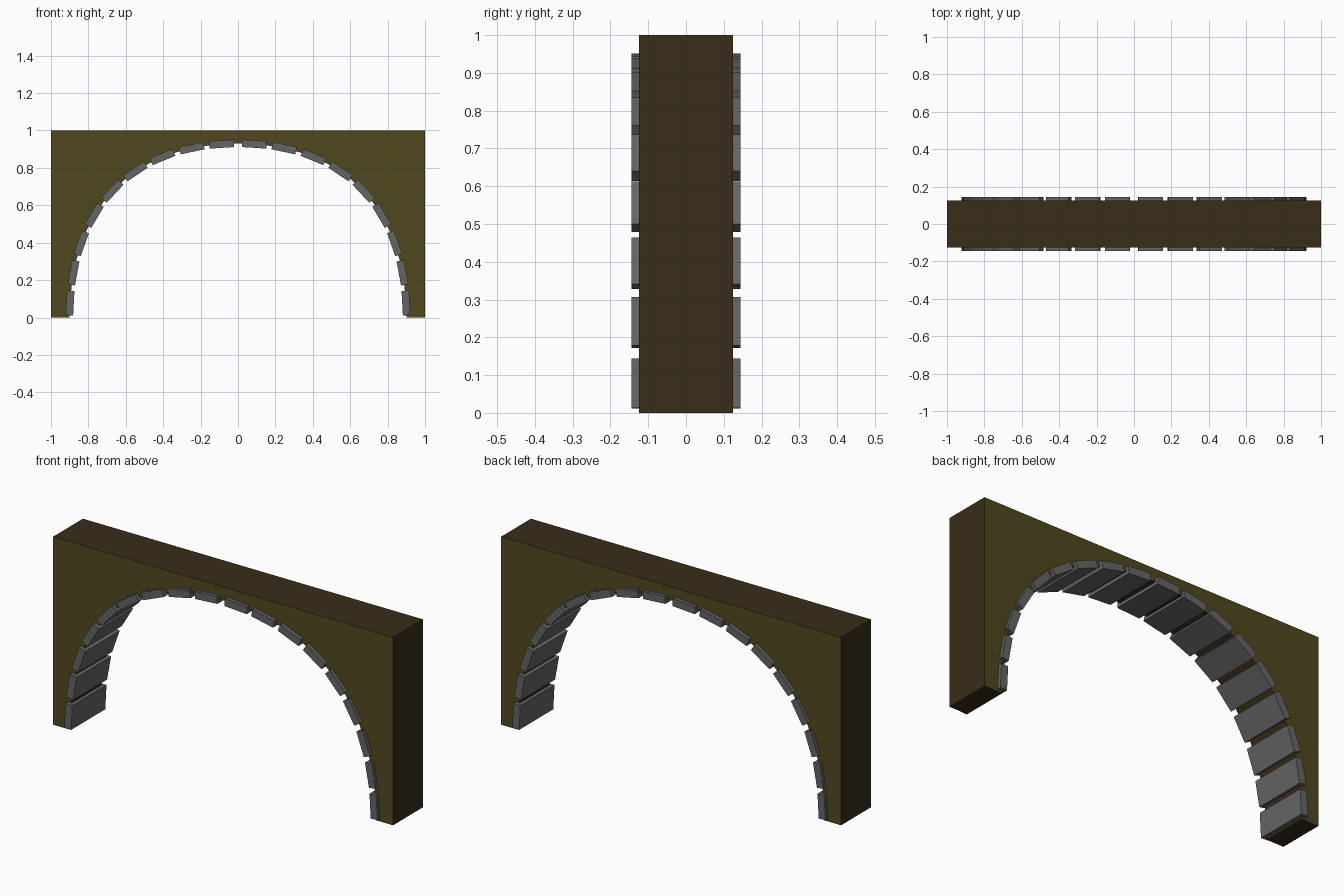
import bpy, bmesh, math
from mathutils import Vector, Matrix

if "Cube" in bpy.data.objects:
    bpy.data.objects.remove(bpy.data.objects["Cube"])

A, B, H = 0.9, 0.93, 0.63        # arch half width, height, roundness
DEPTH = 0.125                    # half depth of the wall
N_SIDE = 9                       # stones on each half


def material(name, color):
    m = bpy.data.materials.new(name)
    m.diffuse_color = (*color, 1)
    m.use_nodes = True
    m.node_tree.nodes["Principled BSDF"].inputs["Base Color"].default_value = m.diffuse_color
    return m


def finish(bm, name, mats):
    me = bpy.data.meshes.new(name)
    bm.to_mesh(me)
    bm.free()
    for m in mats:
        me.materials.append(m)
    ob = bpy.data.objects.new(name, me)
    bpy.context.collection.objects.link(ob)
    return ob


def quarter(t):
    """Quarter arch from the right springing (t=0) to the crown (t=1)."""
    s = 1 - t
    rise = 3 * H * t * s * s + 3 * t * t * s + t ** 3
    run = 3 * H * s * t * t + 3 * s * s * t + s ** 3
    return Vector((A * run, 0, B * rise))


# wall with the arched opening
olive = material("wall_face", (0.08, 0.065, 0.014))
brown = material("wall_edge", (0.04, 0.026, 0.01))
right = [quarter(i / 16) for i in range(17)]
left = [Vector((-p.x, 0, p.z)) for p in reversed(right[:-1])]
outline = [Vector((-1, 0, 0)), Vector((-1, 0, 1)), Vector((1, 0, 1)),
           Vector((1, 0, 0))] + right + left
bm = bmesh.new()
face = bm.faces.new([bm.verts.new((p.x, -DEPTH, p.z)) for p in outline])
ext = bmesh.ops.extrude_face_region(bm, geom=[face], use_keep_orig=True)
bmesh.ops.translate(bm, vec=(0, 2 * DEPTH, 0),
                    verts=[g for g in ext["geom"] if isinstance(g, bmesh.types.BMVert)])
bmesh.ops.recalc_face_normals(bm, faces=bm.faces)
for f in bm.faces:
    f.material_index = 0 if abs(f.normal.y) > 0.9 else 1
bmesh.ops.triangulate(bm, faces=[f for f in bm.faces if len(f.verts) > 4])
finish(bm, "arch_wall", [olive, brown])

# stones spaced evenly by length along the arch, on both halves
pts = [quarter(i / 400) for i in range(401)]
dist = [0.0]
for p, q in zip(pts, pts[1:]):
    dist.append(dist[-1] + (q - p).length)
pitch = dist[-1] / N_SIDE
bm = bmesh.new()
for k in range(N_SIDE):
    i = min(range(1, 400), key=lambda j: abs(dist[j] - (k + 0.47) * pitch))
    tan = pts[i + 1] - pts[i - 1]
    ang = math.atan2(tan.x, tan.z)
    for side in (1, -1):
        mat = (Matrix.Translation((side * pts[i].x, 0, pts[i].z))
               @ Matrix.Rotation(side * ang, 4, 'Y')
               @ Matrix.Diagonal((0.04, 0.288, 0.131, 1)))
        bmesh.ops.create_cube(bm, size=1, matrix=mat)
stone = material("stone", (0.13, 0.13, 0.13))
finish(bm, "arch_stones", [stone])
